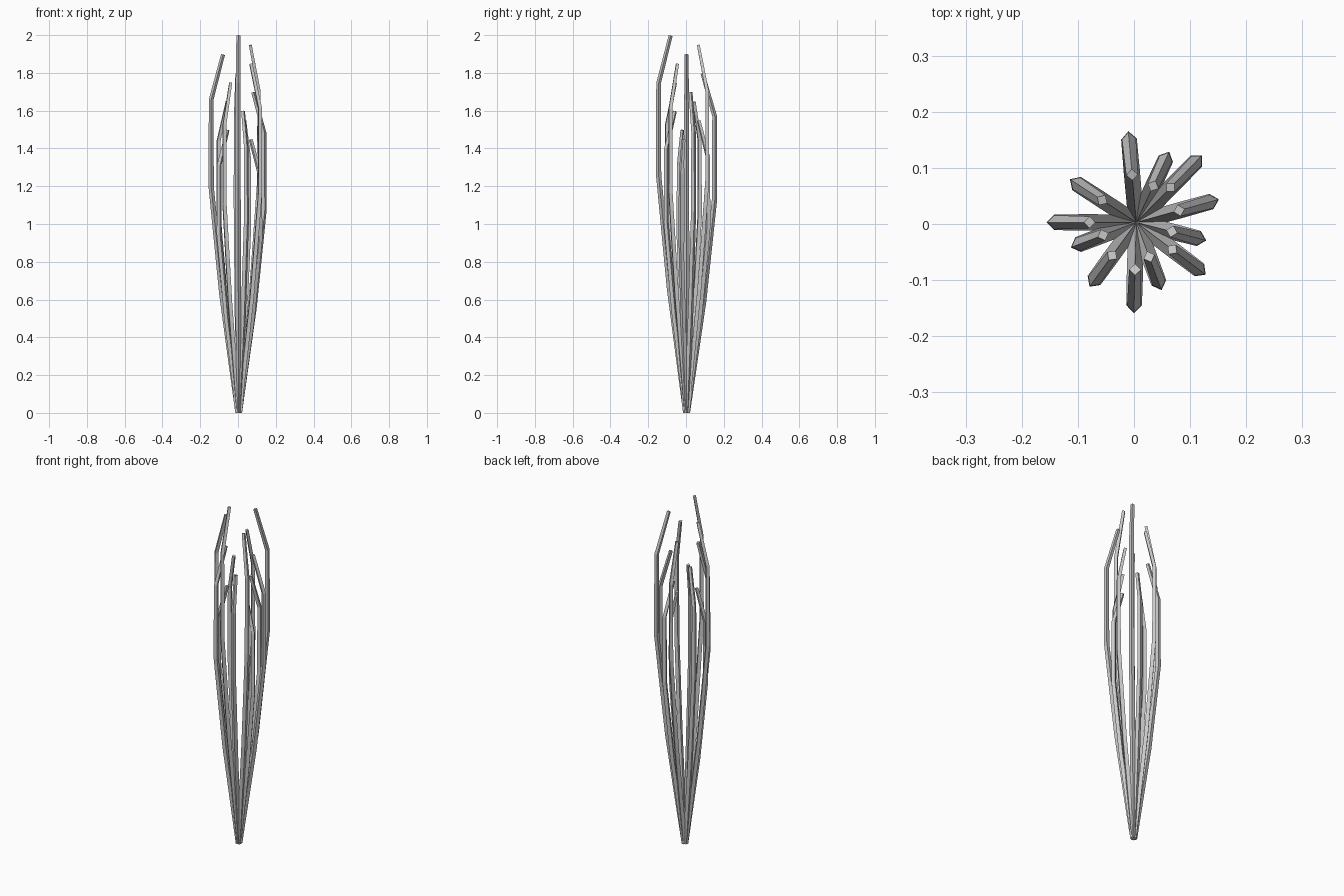
import bpy, bmesh
from math import radians, cos, sin
from mathutils import Vector

if "Cube" in bpy.data.objects:
    bpy.data.objects.remove(bpy.data.objects["Cube"])

CX, CY = 0.004, 0.003   # point where all stems meet

# (angle in degrees, bulge radius, height) of each stem
STEMS = [
    (-91.5, 0.148, 2.00), (45.5, 0.153, 1.95), (180, 0.146, 1.90),
    (-37, 0.141, 1.85), (95, 0.149, 1.80), (-126, 0.128, 1.75),
    (15.5, 0.139, 1.70), (147, 0.127, 1.65), (-69.5, 0.115, 1.60),
    (65, 0.125, 1.55), (-159, 0.111, 1.50), (-14.5, 0.115, 1.45),
]
# path of a stem: (share of bulge radius, share of height, thickness)
PATH = [(0.03, 0.0, 0.014), (0.61, 0.33, 0.0145), (1.0, 0.63, 0.014),
        (1.0, 0.873, 0.0125), (0.57, 1.0, 0.0105)]


def stem(name, angle, bulge, height):
    a = radians(angle)
    out = Vector((cos(a), sin(a), 0))
    side = Vector((-sin(a), cos(a), 0))
    up = Vector((0, 0, 1))
    centre = Vector((CX, CY, 0))
    pts = [(bulge * r, height * h) for r, h, t in PATH]
    bm = bmesh.new()
    rings = []
    for i, (r, z) in enumerate(pts):
        t = PATH[i][2]
        p, q = pts[max(i - 1, 0)], pts[min(i + 1, len(pts) - 1)]
        d = Vector((q[0] - p[0], q[1] - p[1])).normalized()
        if i == 0:
            d = Vector((0, 1))          # flat foot on the ground
        n = out * d.y - up * d.x        # normal inside the bend plane
        if i == len(pts) - 1:
            z -= t * abs(d.x)           # keep the tilted tip at full height
        c = centre + out * r + up * z
        rings.append([bm.verts.new(c + v * t) for v in (n, side, -n, -side)])
    for lo, hi in zip(rings, rings[1:]):
        for k in range(4):
            m = (k + 1) % 4
            bm.faces.new((lo[k], lo[m], hi[m], hi[k]))
    bm.faces.new(rings[0][::-1])
    bm.faces.new(rings[-1])
    bmesh.ops.recalc_face_normals(bm, faces=bm.faces)
    mesh = bpy.data.meshes.new(name)
    bm.to_mesh(mesh)
    bm.free()
    bpy.context.collection.objects.link(bpy.data.objects.new(name, mesh))


# bundle of bent stems
for i, (angle, bulge, height) in enumerate(STEMS):
    stem(f"stem_{i + 1:02d}", angle, bulge, height)
